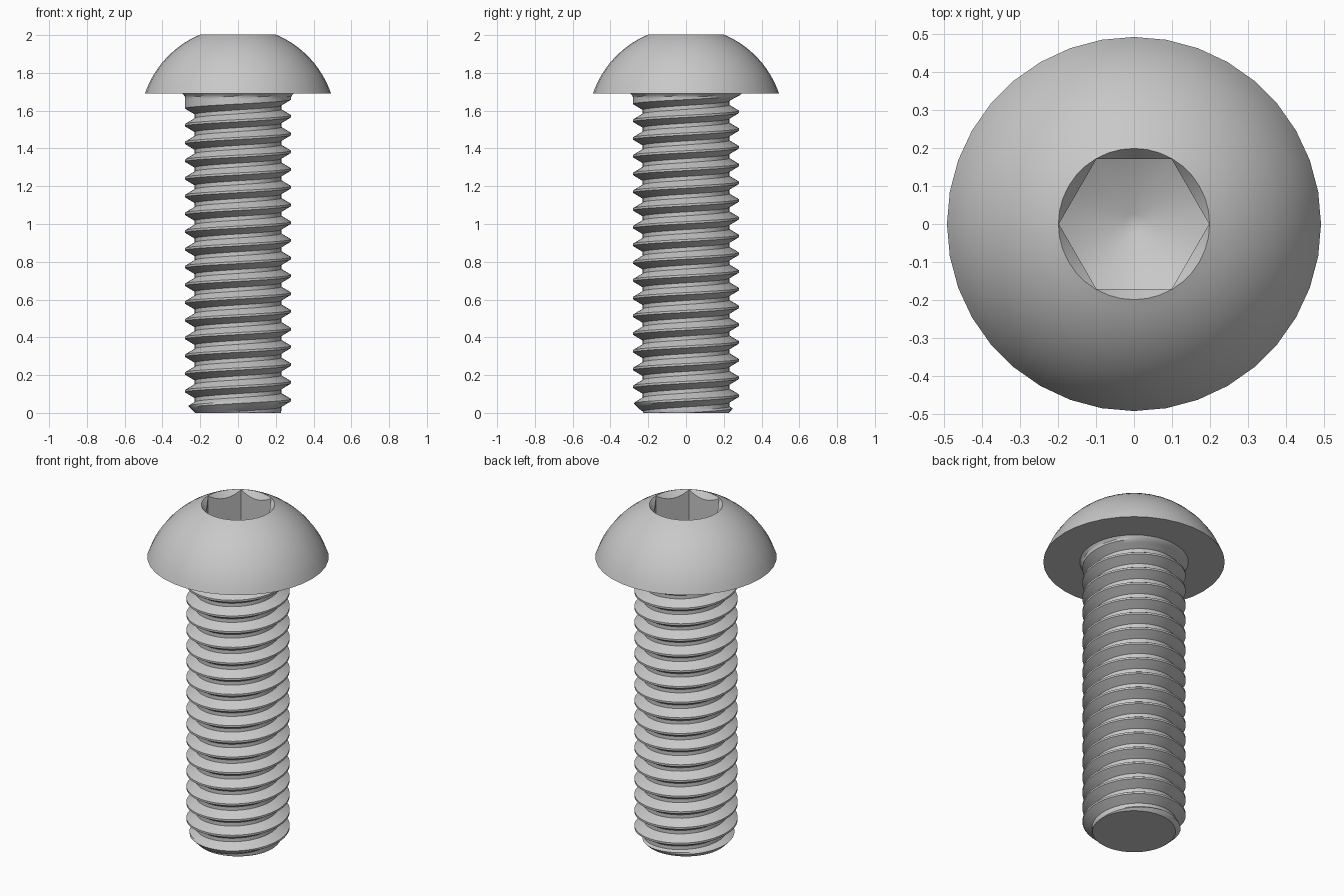
import bpy, bmesh
from math import sin, cos, pi, sqrt, radians, atan2

cube = bpy.data.objects.get("Cube")
if cube:
    bpy.data.objects.remove(cube, do_unlink=True)

steel = bpy.data.materials.new("steel grey")
steel.use_nodes = True
colour = (0.58, 0.58, 0.58, 1)
steel.diffuse_color = colour
steel.node_tree.nodes["Principled BSDF"].inputs["Base Color"].default_value = colour


def finish(bm, name):
    """Weld the mesh, fix normals, make the object and smooth it."""
    bmesh.ops.remove_doubles(bm, verts=bm.verts[:], dist=0.0005)
    bmesh.ops.recalc_face_normals(bm, faces=bm.faces[:])
    mesh = bpy.data.meshes.new(name)
    bm.to_mesh(mesh)
    bm.free()
    mesh.materials.append(steel)
    obj = bpy.data.objects.new(name, mesh)
    bpy.context.collection.objects.link(obj)
    bpy.ops.object.select_all(action="DESELECT")
    obj.select_set(True)
    bpy.context.view_layer.objects.active = obj
    bpy.ops.object.shade_smooth_by_angle(angle=radians(30))


def skin(bm, columns, shift=0):
    """Join neighbouring columns of points; the seam may step up by some rows."""
    cols = [[bm.verts.new(p) for p in col] for col in columns]
    for j, a in enumerate(cols):
        last = j == len(cols) - 1
        b = cols[0][shift:] if last else cols[j + 1]
        for i in range(min(len(a), len(b)) - 1):
            bm.faces.new((a[i], b[i], b[i + 1], a[i + 1]))


# Head: domed lathe with a countersunk hexagonal socket
HEAD_Z, TOP_Z = 1.69, 2.0
HEAD_R, RIM_R, HEX_FLAT = 0.493, 0.198, 0.1715
HEAD_SIDES, DOME_STEPS = 36, 12
centre_z = 1.522
dome_r = sqrt(HEAD_R ** 2 + (HEAD_Z - centre_z) ** 2)
low = atan2(HEAD_Z - centre_z, HEAD_R)
high = atan2(TOP_Z - centre_z, RIM_R)


def head_column(a):
    off = (a + pi / 6) % (pi / 3) - pi / 6
    hex_r = HEX_FLAT / cos(pi / 6 - abs(off))
    profile = [(0.2, HEAD_Z)]
    for i in range(DOME_STEPS + 1):
        t = low + (high - low) * i / DOME_STEPS
        profile.append((dome_r * cos(t), centre_z + dome_r * sin(t)))
    profile += [(hex_r, TOP_Z - (RIM_R - hex_r) * 1.2),
                (hex_r, 1.69 + 0.55 * hex_r),
                (0.027, 1.705), (0, 1.703)]
    return [(r * cos(a), r * sin(a), z) for r, z in profile]


bm = bmesh.new()
skin(bm, [head_column(2 * pi * j / HEAD_SIDES) for j in range(HEAD_SIDES)])
finish(bm, "button_head")

# Threaded shank: a right-handed helical groove that runs out below the head
PITCH, CREST_R, ROOT_R, END_R = 0.0939, 0.281, 0.229, 0.226
CREST_Z, SIDES, TURNS = 0.068, 48, 21
# One pitch of the thread, from crest to crest: height share and groove depth
thread = [(-0.06, 0), (0.06, 0), (0.17, 0.33), (0.28, 0.67), (0.39, 1),
          (0.5, 1), (0.61, 1), (0.72, 0.67), (0.83, 0.33)]


def shank_column(j):
    a = 2 * pi * j / SIDES
    points = []
    for k in range(-3, TURNS):
        base = CREST_Z + PITCH * (k + j / SIDES)
        groove_z = base + PITCH / 2
        fade = min(1, max(0, (1.664 - groove_z) / 0.018))
        for share, depth in thread:
            z = min(HEAD_Z, max(0, base + share * PITCH))
            r = CREST_R - (CREST_R - ROOT_R) * depth * fade
            r = min(r, END_R + z)                                 # end chamfer
            r = max(r, CREST_R + z - 1.676) if z > 1.676 else r   # fillet
            points.append((r * cos(a), r * sin(a), z))
    return points


bm = bmesh.new()
skin(bm, [shank_column(j) for j in range(SIDES)], shift=len(thread))
bmesh.ops.remove_doubles(bm, verts=bm.verts[:], dist=0.0005)
# Flat end
rim = [e for e in bm.edges if e.is_boundary and all(v.co.z < 0.001 for v in e.verts)]
bmesh.ops.edgeloop_fill(bm, edges=rim)
finish(bm, "threaded_shank")
